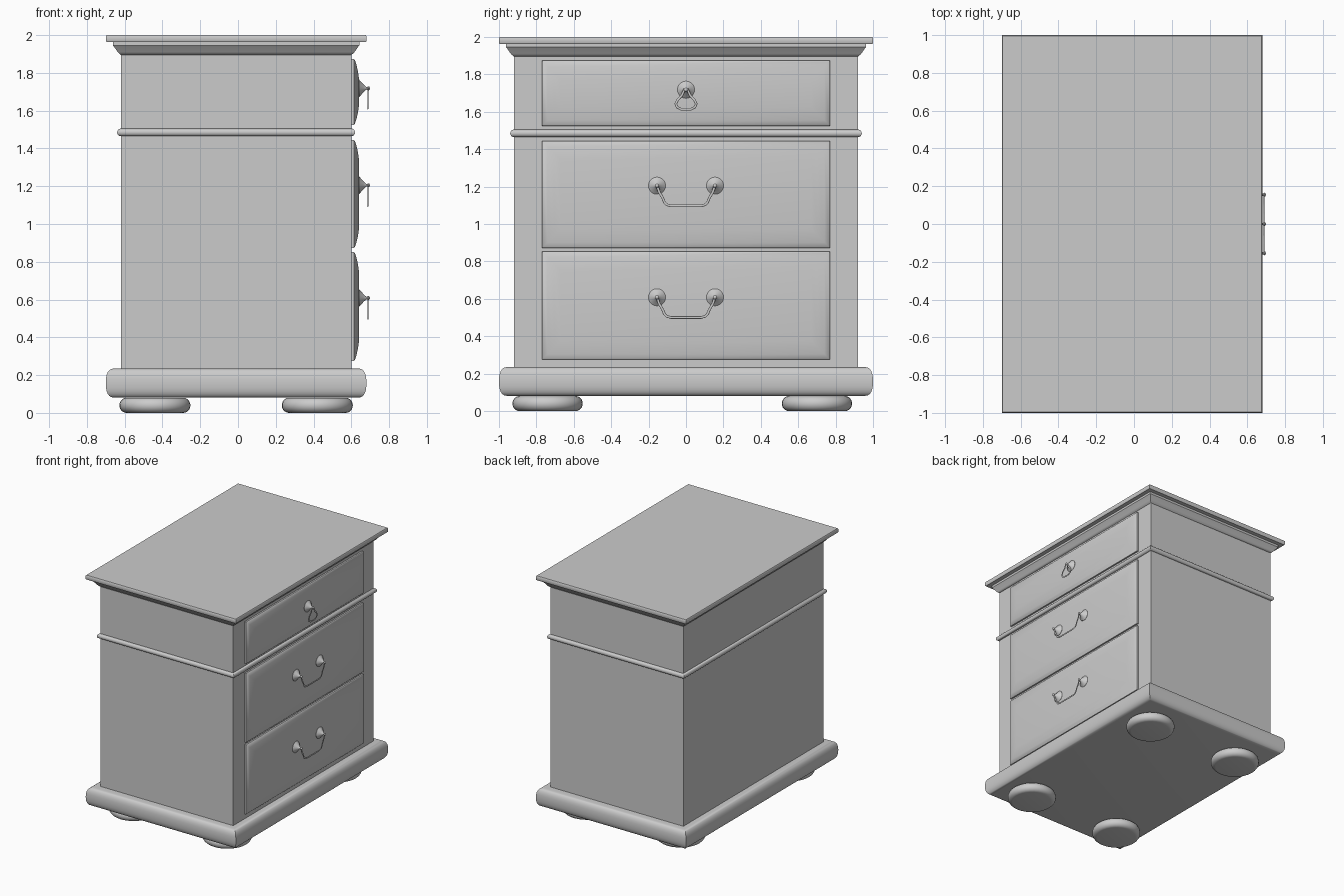
import bpy
import bmesh
from math import sin, cos, pi, radians
from mathutils import Vector

cube = bpy.data.objects.get("Cube")
if cube:
    bpy.data.objects.remove(cube, do_unlink=True)

grey = bpy.data.materials.new("plain grey")
grey.use_nodes = True
COLOUR = (0.6, 0.6, 0.6, 1)
grey.diffuse_color = COLOUR
grey.node_tree.nodes["Principled BSDF"].inputs["Base Color"].default_value = COLOUR

CX, HALF_X, HALF_Y = -0.01, 0.61, 0.92   # cabinet centre and half sizes


def finish(obj, angle=40):
    obj.data.materials.append(grey)
    bpy.ops.object.select_all(action='DESELECT')
    obj.select_set(True)
    bpy.context.view_layer.objects.active = obj
    bpy.ops.object.shade_smooth_by_angle(angle=radians(angle))


def loft(name, rings, angle=40):
    """Skin a stack of equal-length point rings and cap both ends."""
    bm = bmesh.new()
    loops = [[bm.verts.new(p) for p in ring] for ring in rings]
    n = len(loops[0])
    for a, b in zip(loops, loops[1:]):
        for i in range(n):
            j = (i + 1) % n
            bm.faces.new((a[i], a[j], b[j], b[i]))
    bm.faces.new(loops[0])
    bm.faces.new(loops[-1])
    bmesh.ops.recalc_face_normals(bm, faces=bm.faces)
    mesh = bpy.data.meshes.new(name)
    bm.to_mesh(mesh)
    bm.free()
    obj = bpy.data.objects.new(name, mesh)
    bpy.context.collection.objects.link(obj)
    finish(obj, angle)


CORNERS = ((-1, -1), (1, -1), (1, 1), (-1, 1))


def moulding(name, profile):
    """Rectangular layer around the cabinet from (outward offset, z) pairs."""
    loft(name, [[Vector((CX + sx * (HALF_X + o), sy * (HALF_Y + o), z))
                 for sx, sy in CORNERS] for o, z in profile])


def half_round(offset, depth, z, half_height, power=1.0, steps=12):
    """Bulging edge profile, squarer when power is below one."""
    pts = []
    for i in range(steps + 1):
        a = -pi / 2 + pi * i / steps
        s = sin(a)
        pts.append((offset + depth * max(cos(a), 0) ** power,
                    z + half_height * abs(s) ** power * (1 if s > 0 else -1)))
    return pts


# Cabinet carcass and mouldings
moulding("cabinet_body", [(0, 0.2), (0, 1.93)])
moulding("base_plinth", half_round(0.035, 0.045, 0.158, 0.077, 0.8))
moulding("waist_moulding", half_round(0, 0.02, 1.485, 0.02))
moulding("cornice", [(0, 1.895), (0.012, 1.905), (0.018, 1.912), (0.036, 1.938),
                     (0.042, 1.945), (0.042, 1.967)])
moulding("top_board", [(0.076, 1.963), (0.08, 1.968), (0.08, 1.995), (0.076, 2.0)])


# Bun feet
def bun_foot(name, x, y):
    profile = half_round(0.15, 0.038, 0.04, 0.04)
    loft(name, [[Vector((x + r * cos(t), y + r * sin(t), z))
                 for t in (2 * pi * k / 32 for k in range(32))] for r, z in profile])


for end, x in (("back", -0.44), ("front", 0.42)):
    for side, y in (("right", -0.74), ("left", 0.70)):
        bun_foot(f"{end}_{side}_foot", x, y)


# Drawer fronts with softly raised centres
def drawer(name, z0, z1):
    zc, hz = (z0 + z1) / 2, (z1 - z0) / 2
    profile = ((0.59, 0), (0.613, 0), (0.619, 0.006), (0.627, 0.03),
               (0.635, 0.065), (0.64, 0.1))
    loft(name, [[Vector((x, sy * (0.77 - inset), zc + sz * (hz - inset)))
                 for sy, sz in CORNERS] for x, inset in profile])


drawer("top_drawer", 1.525, 1.873)
drawer("middle_drawer", 0.872, 1.445)
drawer("bottom_drawer", 0.275, 0.852)


# Conical handle mounts with a small bead at the tip
def knob(name, y, z):
    profile = ((0.632, 0.046), (0.642, 0.046), (0.648, 0.039), (0.665, 0.02),
               (0.678, 0.008), (0.683, 0.006), (0.686, 0.01), (0.691, 0.011),
               (0.696, 0.008), (0.699, 0.002))
    loft(name, [[Vector((x, y + r * cos(t), z + r * sin(t)))
                 for t in (2 * pi * k / 20 for k in range(20))] for x, r in profile], 35)


# Thin flattened wire pulls
def wire(name, points, z, closed=False):
    curve = bpy.data.curves.new(name, 'CURVE')
    curve.dimensions = '3D'
    curve.bevel_depth = 0.007
    curve.bevel_resolution = 2
    curve.use_fill_caps = True
    spline = curve.splines.new('POLY')
    spline.points.add(len(points) - 1)
    for p, (y, dz) in zip(spline.points, points):
        p.co = (0, y, dz, 1)
    spline.use_cyclic_u = closed
    obj = bpy.data.objects.new(name, curve)
    obj.location = (0.688, 0, z)
    obj.scale.x = 0.4
    bpy.context.collection.objects.link(obj)
    bpy.ops.object.select_all(action='DESELECT')
    obj.select_set(True)
    bpy.context.view_layer.objects.active = obj
    bpy.ops.object.convert(target='MESH')
    finish(bpy.context.view_layer.objects.active, 60)


half_bail = [(0.155, 0), (0.143, -0.035), (0.125, -0.065), (0.115, -0.09),
             (0.103, -0.102), (0.08, -0.108)]
bail = half_bail + [(-y, dz) for y, dz in reversed(half_bail)]
for level, z in (("middle", 1.205), ("bottom", 0.608)):
    knob(f"{level}_right_knob", -0.155, z)
    knob(f"{level}_left_knob", 0.155, z)
    wire(f"{level}_handle", bail, z)

half_drop = [(0.008, 0), (0.022, -0.03), (0.045, -0.055), (0.055, -0.075),
             (0.048, -0.093), (0.025, -0.105)]
drop = half_drop + [(-y, dz) for y, dz in reversed(half_drop)]
knob("top_knob", 0, 1.718)
wire("top_drop_pull", drop, 1.718, closed=True)
